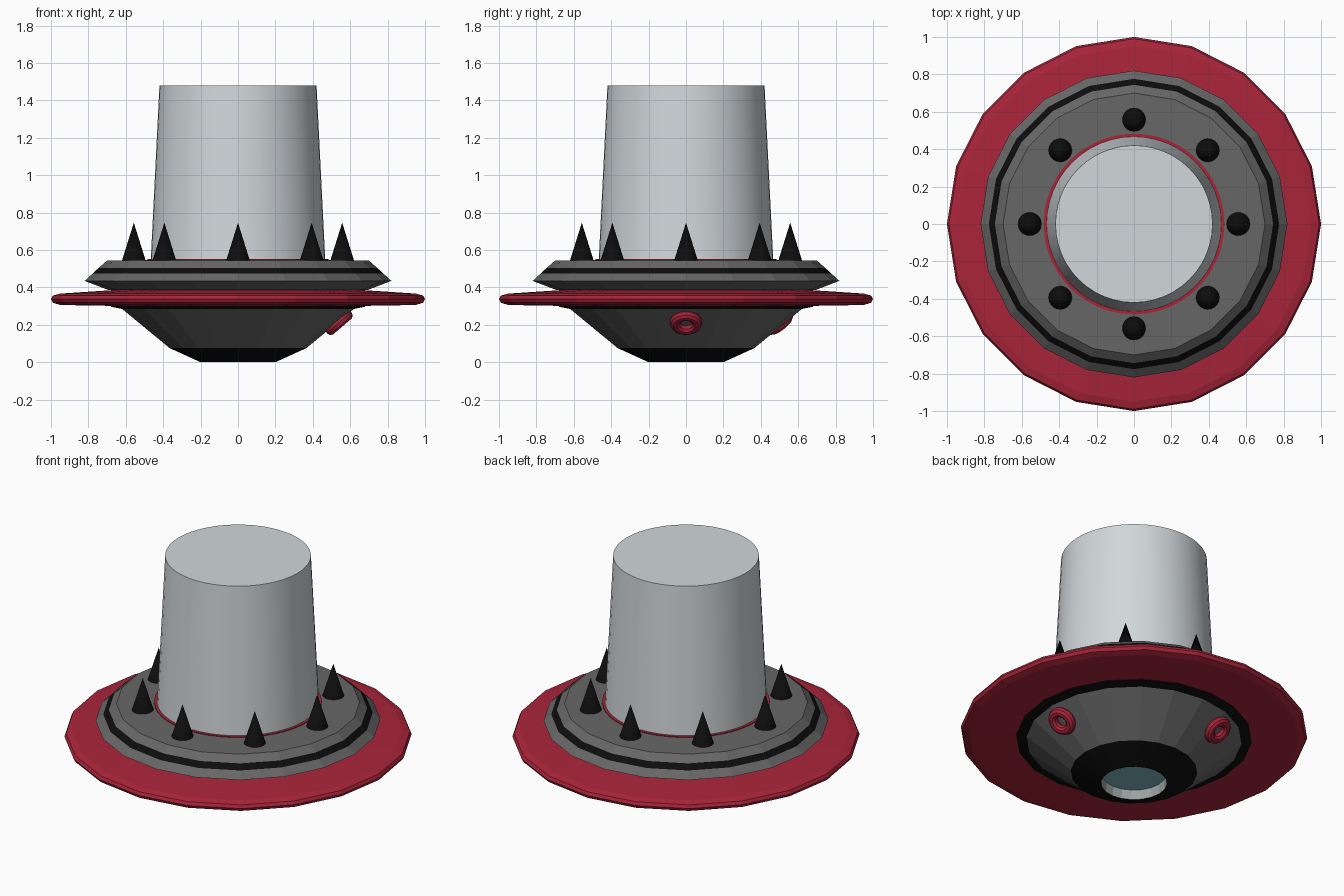
import bpy, bmesh, math
from mathutils import Matrix, Vector

if "Cube" in bpy.data.objects:
    bpy.data.objects.remove(bpy.data.objects["Cube"])


def make_material(name, rgb):
    m = bpy.data.materials.new(name)
    m.diffuse_color = (*rgb, 1)
    m.use_nodes = True
    m.node_tree.nodes["Principled BSDF"].inputs["Base Color"].default_value = m.diffuse_color
    return m


RED = make_material("crimson", (0.40, 0.018, 0.042))
GREY = make_material("dark grey", (0.135, 0.135, 0.135))
BLACK = make_material("black", (0.004, 0.004, 0.004))
PALE = make_material("pale grey", (0.64, 0.68, 0.70))
TEAL = make_material("teal", (0.21, 0.48, 0.52))
METAL = make_material("mid grey", (0.33, 0.36, 0.36))


def finish(name, bm, mats, smooth=False):
    bmesh.ops.recalc_face_normals(bm, faces=bm.faces)
    mesh = bpy.data.meshes.new(name)
    bm.to_mesh(mesh)
    bm.free()
    for m in mats:
        mesh.materials.append(m)
    ob = bpy.data.objects.new(name, mesh)
    bpy.context.collection.objects.link(ob)
    if smooth:
        bpy.ops.object.select_all(action='DESELECT')
        ob.select_set(True)
        bpy.context.view_layer.objects.active = ob
        bpy.ops.object.shade_smooth_by_angle(angle=math.radians(35))
    return ob


def lathe(name, profile, mats, sides=20, bands=None, closed=False, smooth=False):
    """Spin (radius, z) points; bands gives the material slot of each segment."""
    bm = bmesh.new()
    rings = []
    for r, z in profile:
        if r == 0:
            rings.append([bm.verts.new((0, 0, z))] * sides)
        else:
            rings.append([bm.verts.new((r * math.cos(a), r * math.sin(a), z))
                          for a in (math.tau * i / sides for i in range(sides))])
    count = len(rings) if closed else len(rings) - 1
    for s in range(count):
        lo, hi = rings[s], rings[(s + 1) % len(rings)]
        for i in range(sides):
            j = (i + 1) % sides
            corners = list(dict.fromkeys((lo[i], lo[j], hi[j], hi[i])))
            bm.faces.new(corners).material_index = bands[s] if bands else 0
    return finish(name, bm, mats, smooth)


# Lower hull: recessed light well, black nose, grey bowl, black collar
lathe("lower_hull",
      [(0, 0.06), (0.185, 0.06), (0.19, 0.0), (0.20, 0.0), (0.365, 0.075),
       (0.62, 0.285), (0.68, 0.297), (0.66, 0.34), (0, 0.34)],
      [TEAL, METAL, BLACK, GREY], bands=[0, 1, 2, 2, 3, 2, 2, 3])

# Wide flat rim
lathe("outer_rim",
      [(0.60, 0.30), (0.95, 0.306), (0.99, 0.318), (1.0, 0.337), (0.99, 0.356),
       (0.95, 0.367), (0.60, 0.39)], [RED], closed=True)

# Upper dish with black stripe on its bevel
lathe("upper_dish",
      [(0, 0.38), (0.69, 0.385), (0.82, 0.435), (0.776, 0.475), (0.744, 0.505),
       (0.70, 0.543), (0.46, 0.548), (0, 0.548)],
      [GREY, BLACK], bands=[0, 0, 0, 1, 0, 0, 0])

# Tall tapered canopy and its thin red seat ring
lathe("canopy", [(0, 0.50), (0.469, 0.50), (0.42, 1.48), (0, 1.48)],
      [PALE], sides=48, smooth=True)
lathe("canopy_ring", [(0.46, 0.543), (0.483, 0.543), (0.483, 0.552), (0.46, 0.552)],
      [RED], sides=48, closed=True)

# Eight spikes around the canopy
for k in range(8):
    a = math.tau * k / 8
    spike = lathe(f"spike_{k + 1}", [(0, 0), (0.064, 0), (0, 0.205)],
                  [BLACK], sides=20, smooth=True)
    spike.location = (0.557 * math.cos(a), 0.557 * math.sin(a), 0.541)

# Two small red rings lying on the bowl
section = [(0.058 + 0.029 * math.cos(math.tau * i / 10),
            0.029 * math.sin(math.tau * i / 10)) for i in range(10)]
for k, deg in enumerate((0, 113)):
    ring = lathe(f"port_ring_{k + 1}", section, [RED], sides=24, closed=True, smooth=True)
    normal = Vector((0.65, 0, -0.76))
    ring.matrix_world = (Matrix.Rotation(math.radians(deg), 4, 'Z')
                         @ Matrix.Translation((0.54, 0, 0.212))
                         @ normal.to_track_quat('Z', 'Y').to_matrix().to_4x4())
